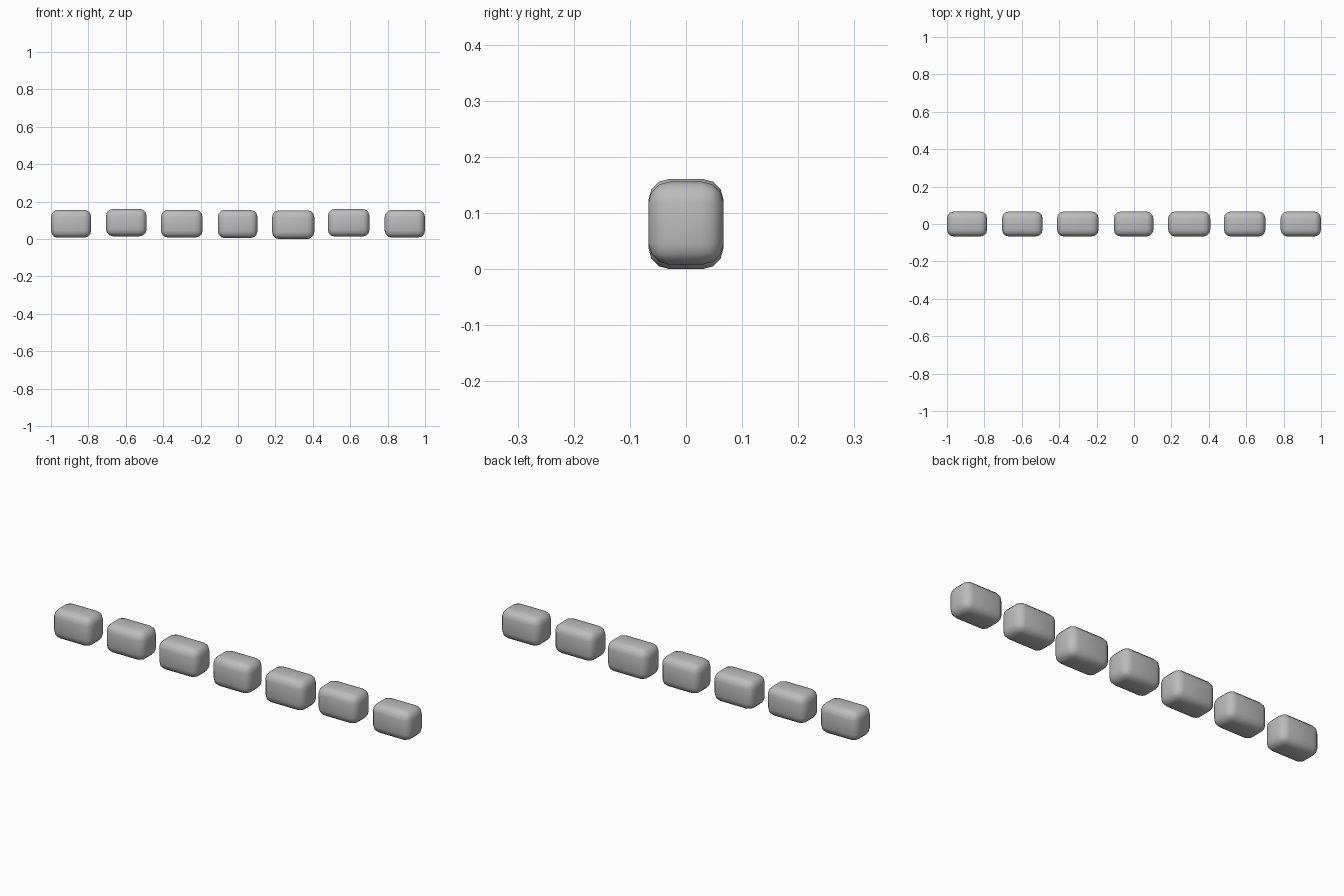
import bpy
import bmesh
from mathutils import Matrix

cube = bpy.data.objects.get("Cube")
if cube:
    bpy.data.objects.remove(cube, do_unlink=True)

# Single plain grey
grey = bpy.data.materials.new("light_grey")
grey.use_nodes = True
colour = (0.5, 0.5, 0.5, 1)
grey.diffuse_color = colour
grey.node_tree.nodes["Principled BSDF"].inputs["Base Color"].default_value = colour

DEPTH = 0.134
ROUND = 0.038


def rounded_block(name, x0, x1, z0, z1):
    """Box with rounded edges spanning the given x and z ranges."""
    bm = bmesh.new()
    size = Matrix.Diagonal((x1 - x0, DEPTH, z1 - z0, 1))
    bmesh.ops.create_cube(bm, size=1, matrix=size)
    bmesh.ops.bevel(bm, geom=bm.edges[:], offset=ROUND, segments=3,
                    profile=0.5, affect='EDGES')
    for face in bm.faces:
        face.smooth = True
    mesh = bpy.data.meshes.new(name)
    bm.to_mesh(mesh)
    bm.free()
    mesh.materials.append(grey)
    block = bpy.data.objects.new(name, mesh)
    block.location = ((x0 + x1) / 2, 0, (z0 + z1) / 2)
    bpy.context.collection.objects.link(block)


# Row of seven blocks at slightly uneven heights and widths
spans = [
    (-1.0, -0.785, 0.007, 0.156),
    (-0.706, -0.488, 0.015, 0.161),
    (-0.412, -0.189, 0.008, 0.156),
    (-0.108, 0.104, 0.005, 0.156),
    (0.182, 0.408, 0.0, 0.154),
    (0.48, 0.703, 0.013, 0.161),
    (0.784, 1.0, 0.008, 0.156),
]
for i, span in enumerate(spans, 1):
    rounded_block(f"row_block_{i}", *span)
